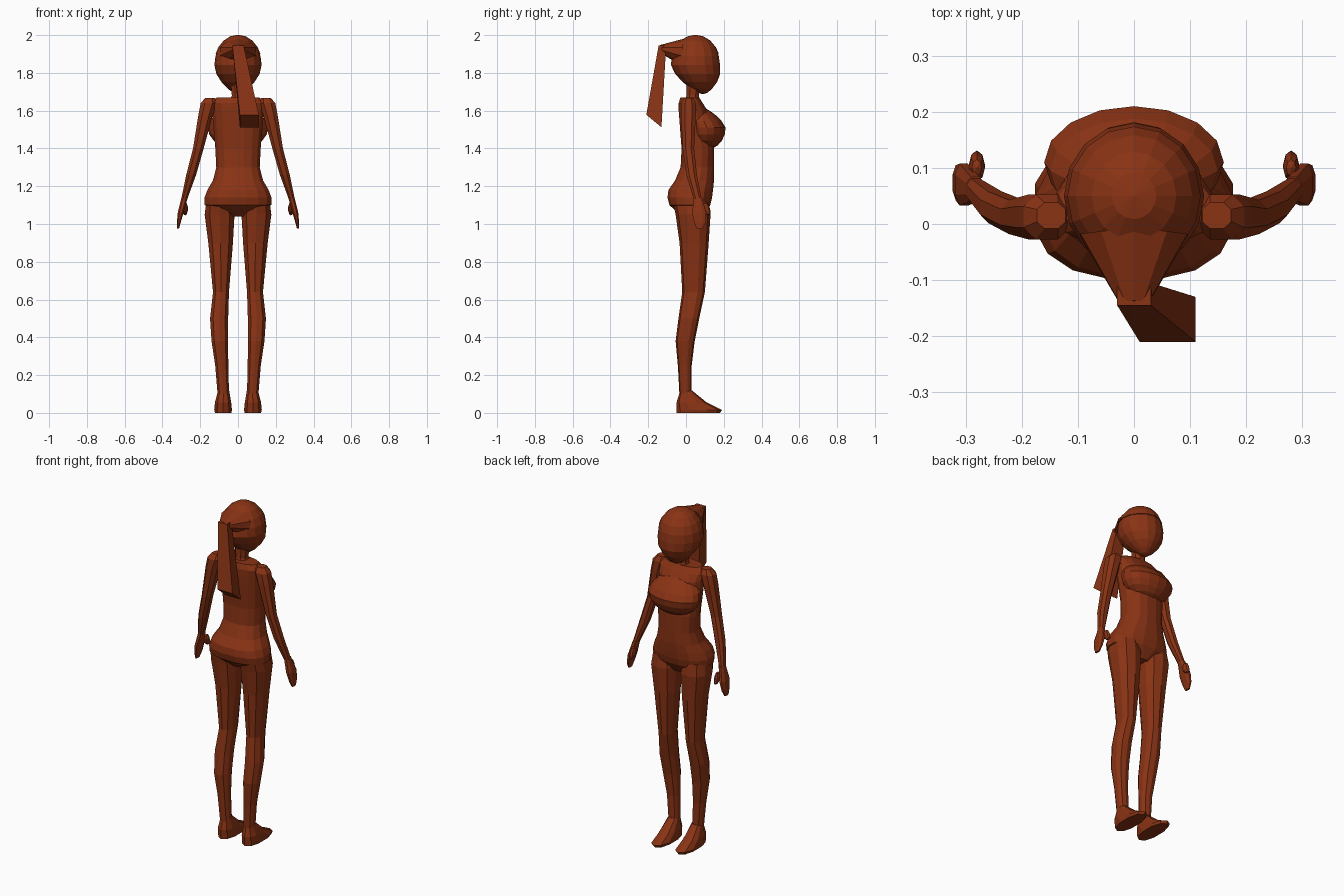
import bpy
import bmesh
import math
from mathutils import Matrix, Vector

if "Cube" in bpy.data.objects:
    bpy.data.objects.remove(bpy.data.objects["Cube"], do_unlink=True)

brown = bpy.data.materials.new("russet brown")
brown.use_nodes = True
brown.diffuse_color = (0.25, 0.033, 0.007, 1)
brown.node_tree.nodes["Principled BSDF"].inputs["Base Color"].default_value = brown.diffuse_color


def finish(name, bm):
    """Turn the faces outward and place the part in the scene."""
    bmesh.ops.recalc_face_normals(bm, faces=bm.faces)
    mesh = bpy.data.meshes.new(name)
    bm.to_mesh(mesh)
    bm.free()
    mesh.materials.append(brown)
    bpy.context.collection.objects.link(bpy.data.objects.new(name, mesh))


def outline(sides, power=0.85):
    """Unit rounded outline; a power under one makes it squarer."""
    for i in range(sides):
        angle = math.tau * (i + 0.5) / sides
        c, s = math.cos(angle), math.sin(angle)
        yield math.copysign(abs(c) ** power, c), math.copysign(abs(s) ** power, s)


def loft(name, rows, sides, mirror=1):
    """Stack rounded sections; rows are height, inner x, outer x, back y, front y."""
    bm = bmesh.new()
    loops = []
    for z, inner, outer, back, front in rows:
        centre = Vector((mirror * (inner + outer) / 2, (back + front) / 2, z))
        width, depth = (outer - inner) / 2, (front - back) / 2
        loops.append([bm.verts.new(centre + Vector((width * u, depth * v, 0)))
                      for u, v in outline(sides)])
    for lower, upper in zip(loops, loops[1:]):
        for i in range(sides):
            bm.faces.new((lower[i - 1], lower[i], upper[i], upper[i - 1]))
    bm.faces.new(loops[0])
    bm.faces.new(loops[-1])
    finish(name, bm)


def symmetric_loft(name, rows, sides):
    """Stack centred sections; rows are height, half width, back y, front y."""
    loft(name, [(z, -half, half, back, front) for z, half, back, front in rows], sides)


def egg(name, centre, radii, end=1, taper=0, lean=0, segments=16, cut_height=None):
    """Faceted ellipsoid whose upper or lower end narrows and leans along y."""
    bm = bmesh.new()
    bmesh.ops.create_uvsphere(bm, u_segments=segments, v_segments=segments * 2 // 3, radius=1)
    for vert in bm.verts:
        t = max(0, vert.co.z * end)
        narrow = 1 - taper * t * t
        vert.co = Vector(centre) + Vector((vert.co.x * radii[0] * narrow,
                                           vert.co.y * radii[1] * narrow + lean * t,
                                           vert.co.z * radii[2]))
    if cut_height is not None:
        bmesh.ops.bisect_plane(bm, geom=bm.verts[:] + bm.edges[:] + bm.faces[:],
                               plane_co=(0, 0, cut_height), plane_no=(0, 0, 1),
                               clear_inner=True)
        bmesh.ops.holes_fill(bm, edges=[e for e in bm.edges if e.is_boundary])
    finish(name, bm)


# Head, with a hair cap laid over the crown
skull = Vector((0, 0.05, 1.842))
skull_radii = Vector((0.125, 0.13, 0.155))
egg("head", skull, skull_radii, end=-1, taper=0.4, lean=0.04)
egg("hair_cap", skull, skull_radii * 1.03, cut_height=1.9)
symmetric_loft("neck", [(1.64, .05, -.01, .08), (1.68, .035, 0, .07), (1.74, .04, 0, .08)], 8)

# Hair drawn back into a cone, then hanging as a flared tail
bm = bmesh.new()
place = (Matrix.Translation((0, -0.08, 1.92)) @ Matrix.Rotation(math.radians(82), 4, "X")
         @ Matrix.Diagonal((1, 0.7, 1, 1)))
bmesh.ops.create_cone(bm, segments=10, radius1=0.1, radius2=0.028, depth=0.12,
                      cap_ends=True, matrix=place)
finish("hair_gather", bm)

bm = bmesh.new()
bmesh.ops.create_cube(bm, size=2)
for vert in bm.verts:
    x, y, z = vert.co
    if z > 0:
        vert.co = (x * 0.03, y * 0.02 - 0.125, 1.945)
    else:
        vert.co = (x * 0.05 + 0.06, y * 0.04 - 0.17, 1.545 - y * 0.033)
finish("ponytail", bm)

# Torso from crotch to shoulders, and the bust in front of it
symmetric_loft("torso", [
    (1.04, .05, -.02, .09), (1.1, .18, -.09, .13), (1.14, .18, -.1, .14),
    (1.18, .165, -.095, .145), (1.23, .135, -.06, .15), (1.3, .117, -.03, .15),
    (1.4, .122, -.025, .15), (1.6, .14, -.04, .115), (1.64, .145, -.04, .09),
    (1.67, .115, -.03, .07),
], 16)
egg("bust", (0, 0.11, 1.51), (0.16, 0.1, 0.115), taper=0.2, lean=-0.05)

# Limbs on both sides
for label, mirror in (("left", 1), ("right", -1)):
    loft(label + "_leg", [
        (1.12, .03, .17, -.07, .12), (1.05, .015, .18, -.055, .13),
        (.9, .024, .16, -.034, .12), (.64, .046, .134, -.02, .1),
        (.5, .05, .15, -.04, .07), (.38, .05, .142, -.055, .046),
        (.25, .05, .122, -.043, .03), (.06, .045, .106, -.033, .03),
    ], 10, mirror)
    loft(label + "_foot", [
        (0, .033, .124, -.05, .18), (.015, .03, .128, -.05, .19),
        (.055, .034, .124, -.05, .11), (.12, .046, .107, -.03, .03),
    ], 10, mirror)
    loft(label + "_arm", [
        (1.668, .12, .175, -.01, .04), (1.64, .11, .2, -.03, .055),
        (1.58, .13, .212, -.03, .055), (1.4, .18, .24, -.02, .045),
        (1.26, .22, .276, 0, .06), (1.13, .268, .302, .04, .084),
    ], 8, mirror)
    loft(label + "_hand", [
        (1.14, .265, .3, .04, .085), (1.06, .287, .32, .03, .11),
        (1.01, .302, .324, .04, .107), (.975, .312, .324, .055, .09),
    ], 8, mirror)
    egg(label + "_thumb", (mirror * 0.28, 0.1, 1.08), (0.015, 0.025, 0.035),
        end=-1, lean=0.02, segments=8)
